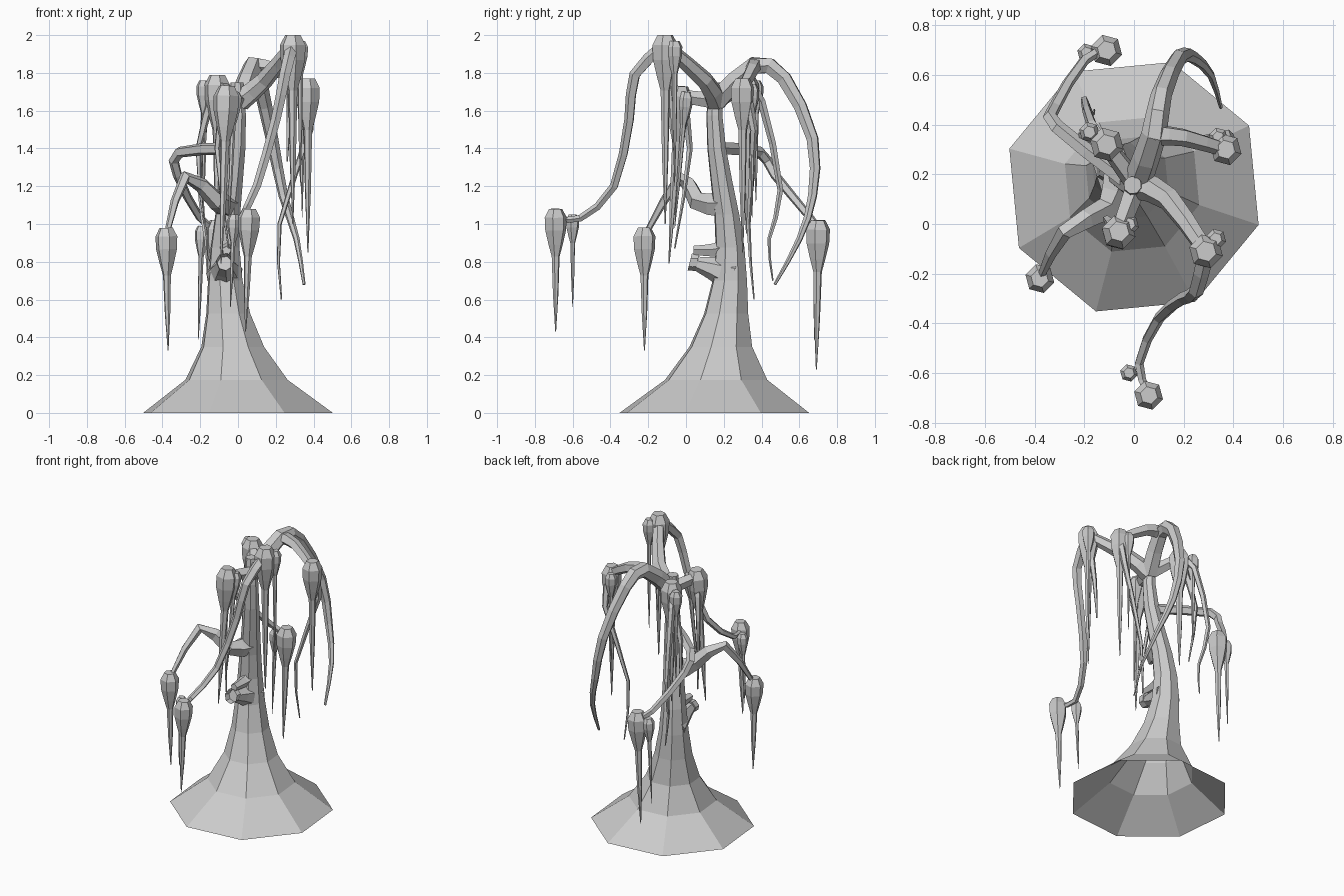
import bpy, bmesh
from math import cos, sin, pi, exp, radians
from mathutils import Vector

cube = bpy.data.objects.get("Cube")
if cube:
    bpy.data.objects.remove(cube)

bark = bpy.data.materials.new("pale_grey_bark")
bark.use_nodes = True
grey = (.6, .6, .6, 1)
bark.diffuse_color = grey
bark.node_tree.nodes["Principled BSDF"].inputs["Base Color"].default_value = grey


def finish(name, bm):
    mesh = bpy.data.meshes.new(name)
    bm.to_mesh(mesh)
    bm.free()
    mesh.materials.append(bark)
    obj = bpy.data.objects.new(name, mesh)
    bpy.context.scene.collection.objects.link(obj)


def add_ring(bm, centre, radius, u, v, sides, turn=0):
    angles = [turn + 2 * pi * k / sides for k in range(sides)]
    return [bm.verts.new(centre + radius * (cos(a) * u + sin(a) * v)) for a in angles]


def bridge(bm, rings):
    """Join neighbouring rings with quads."""
    for low, high in zip(rings, rings[1:]):
        for i in range(len(low)):
            bm.faces.new((low[i - 1], low[i], high[i], high[i - 1]))


def tube(path, radii, sides):
    """Faceted, capped tube along a path."""
    bm = bmesh.new()
    rings = []
    u = None
    for i, point in enumerate(path):
        ahead = path[min(i + 1, len(path) - 1)]
        behind = path[max(i - 1, 0)]
        along = (ahead - behind).normalized()
        if u is None:
            u = along.orthogonal()
        u = (u - along * u.dot(along)).normalized()
        rings.append(add_ring(bm, point, radii[i], u, along.cross(u), sides))
    bridge(bm, rings)
    bm.faces.new(rings[0][::-1])
    bm.faces.new(rings[-1])
    return bm


def rounded(points):
    """Add one curved midpoint between each pair of points."""
    ends = [2 * points[0] - points[1], *points, 2 * points[-1] - points[-2]]
    path = [points[0]]
    for a, b, c, d in zip(ends, ends[1:], ends[2:], ends[3:]):
        path += [(9 * (b + c) - a - d) / 16, c]
    return path


def branch(name, *points, start, end, sides=5):
    path = rounded([Vector(p) for p in points])
    last = len(path) - 1
    radii = [start + (end - start) * i / last for i in range(last + 1)]
    finish(name, tube(path, radii, sides))


def pod(name, top, tip_z, radius, lean):
    """Swollen bud narrowing into a long hanging spike; returns its heart."""
    top = Vector(top)
    drop = top.z - tip_z
    bud = 4.2 * radius
    depths = (0, .18 * bud, .45 * bud, .75 * bud, bud, (bud + drop) / 2, drop)
    widths = (.6, 1, .95, .65, .36, .25, .04)
    path = [top + Vector((*lean, -drop)) * (depth / drop) for depth in depths]
    finish(name, tube(path, [radius * w for w in widths], sides=6))
    return path[1]


def pod_pair(name, top, tip_z, radius, twin, lean=(0, 0)):
    """Large pod with a smaller one beside it."""
    x, y, z = top
    dx, dy = twin
    twin_top = (x + dx, y + dy, z - .03)
    twin_tip = tip_z + .2 * (z - tip_z)
    pod(name + "_small_pod", twin_top, twin_tip, radius * .6, lean)
    return pod(name + "_pod", top, tip_z, radius, lean)


# Trunk: eight-sided, flared at the foot, leaning gently, open underneath
bm = bmesh.new()
rings = []
levels = 10
for i in range(levels + 1):
    z = 1.75 * i / levels
    sway = sin(pi * z / 1.6) ** 2
    centre = Vector((-.07 * sway, .15 + .085 * sway, z))
    radius = .11 - .042 * z + .415 * exp(-z / .21)
    rings.append(add_ring(bm, centre, radius, Vector((1, 0, 0)), Vector((0, 1, 0)), 8, radians(-17)))
bridge(bm, rings)
bm.faces.new(rings[-1])
finish("trunk", bm)

# Broken stub on the front, with a hollow flared end
stub_path = [Vector((-.07, y, z)) for y, z in ((.25, .73), (.13, .77), (.06, .79), (.02, .8))]
bm = tube(stub_path, (.1, .06, .04, .048), sides=7)
mouth = min(bm.faces, key=lambda f: f.calc_center_median().y)
bmesh.ops.inset_region(bm, faces=[mouth], thickness=.015)
bmesh.ops.translate(bm, verts=mouth.verts, vec=(0, .04, 0))
finish("hollow_stub", bm)
branch("stub_upper_lip", (-.06, .22, .88), (-.06, .15, .86), (-.06, .04, .86), start=.05, end=.025)

# Hanging pods
front_left = pod_pair("front_left", top=(.29, -.11, 2), tip_z=1, radius=.07, twin=(.04, .05))
left = pod_pair("left", top=(.37, .3, 1.77), tip_z=.85, radius=.065, twin=(-.03, .05))
front = pod_pair("front", top=(-.06, -.03, 1.73), tip_z=.79, radius=.07, twin=(.04, .03), lean=(-.03, -.06))
right = pod_pair("right", top=(-.11, .32, 1.79), tip_z=.95, radius=.07, twin=(-.07, .05))
droop = pod_pair("front_droop", top=(.06, -.69, 1.08), tip_z=.43, radius=.06, twin=(-.08, .09), lean=(-.02, 0))
right_back = pod_pair("right_back", top=(-.11, .7, 1.02), tip_z=.23, radius=.065, twin=(-.08, -.01), lean=(-.02, -.01))
right_lower = pod("right_lower_pod", top=(-.38, -.22, .98), tip_z=.33, radius=.06, lean=(.01, 0))

# Main limbs from the crown
crown = Vector((.01, .16, 1.65))
back_bend = Vector((.08, .36, 1.84))
branch("front_left_limb", crown, (.14, .1, 1.76), front_left, start=.06, end=.035, sides=6)
branch("front_limb", crown, front, start=.045, end=.035)
branch("right_limb", crown, right, start=.045, end=.035)
branch("back_limb", crown, back_bend, (.11, .52, 1.77), (.18, .67, 1.45), (.24, .67, 1.15), (.31, .6, .92), (.35, .47, .68),
       start=.06, end=.008, sides=6)
branch("left_limb", back_bend, (.2, .35, 1.82), left, start=.045, end=.03)

# Long drooping branches that carry the low pods
branch("front_droop_branch", front_left, (.25, -.27, 1.79), (.2, -.3, 1.55), (.1, -.38, 1.2), (.02, -.56, 1.03), droop,
       start=.035, end=.015)
branch("right_lower_branch", (-.06, .2, 1.1), (-.11, .06, 1.12), (-.28, -.03, 1.25), right_lower,
       start=.07, end=.014)
branch("right_back_branch", (-.04, .18, 1.4), (-.31, .39, 1.38), (-.32, .47, 1.26), (-.2, .66, 1.03), right_back,
       start=.035, end=.017)

# Thin bare tendrils hanging from the pods
tendrils = {
    "left_tendril": (left, (.38, .36, 1.5), (.22, .33, 1), (.23, .36, .6)),
    "front_left_tendril": (front_left, (.27, -.07, 1.6), (.26, -.06, 1.33)),
    "front_tendril": (front, (-.11, .02, 1.4), (-.05, -.06, .87)),
    "right_tendril": (right, (-.21, .36, 1.4), (-.18, .33, 1)),
    "right_back_tendril": (right, (-.17, .4, 1.65), (-.2, .5, 1.18), (-.17, .44, .92), (-.16, .46, .7)),
}
for name, points in tendrils.items():
    branch(name, *points, start=.028, end=.004)
